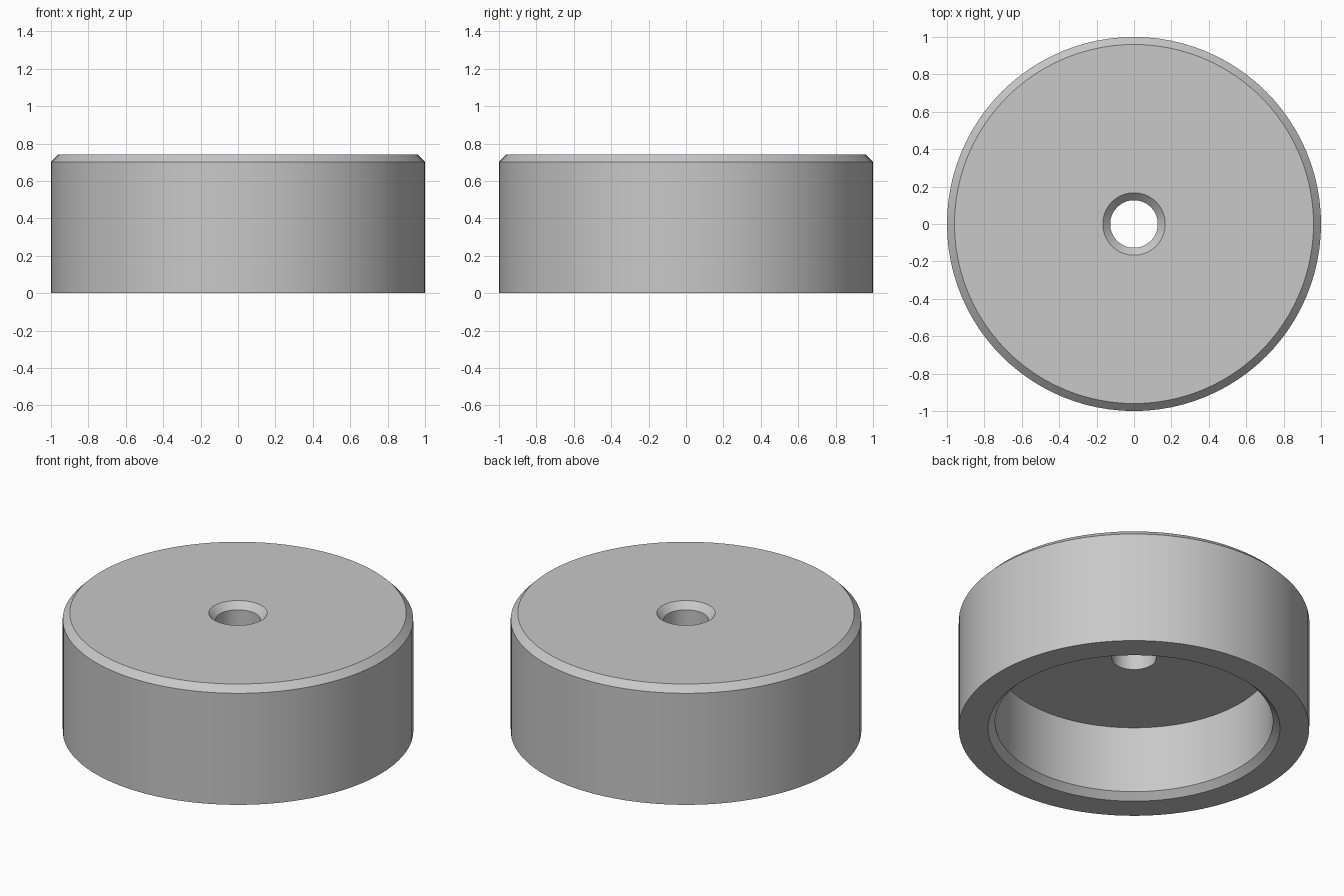
import bpy, bmesh
from math import pi, radians

cube = bpy.data.objects.get("Cube")
if cube:
    bpy.data.objects.remove(cube, do_unlink=True)

HEIGHT, RADIUS, CHAMFER = 0.742, 1.0, 0.04
BORE, RECESS, CEILING = 0.127, 0.793, 0.46
SEGMENTS = 96

# Plain grey material
grey = bpy.data.materials.new("light grey")
grey.use_nodes = True
colour = (0.58, 0.58, 0.58, 1)
grey.diffuse_color = colour
grey.node_tree.nodes["Principled BSDF"].inputs["Base Color"].default_value = colour

# Closed cross-section (radius, height): outer wall, bore and hollow underside
profile = [
    (RADIUS, 0), (RADIUS, HEIGHT - CHAMFER), (RADIUS - CHAMFER, HEIGHT),
    (BORE + CHAMFER, HEIGHT), (BORE, HEIGHT - CHAMFER), (BORE, CEILING),
    (RECESS, CEILING), (RECESS, CHAMFER), (RECESS + CHAMFER, 0),
]

# Revolve the section around the z axis
bm = bmesh.new()
verts = [bm.verts.new((r, 0, z)) for r, z in profile]
edges = [bm.edges.new((v, verts[i - 1])) for i, v in enumerate(verts)]
bmesh.ops.spin(bm, geom=verts + edges, cent=(0, 0, 0), axis=(0, 0, 1),
               angle=2 * pi, steps=SEGMENTS, use_merge=True)
bmesh.ops.remove_doubles(bm, verts=bm.verts, dist=0.0001)
bmesh.ops.recalc_face_normals(bm, faces=bm.faces)

mesh = bpy.data.meshes.new("hollow_round_cap")
bm.to_mesh(mesh)
bm.free()
mesh.materials.append(grey)
cap = bpy.data.objects.new("hollow_round_cap", mesh)
bpy.context.collection.objects.link(cap)

# Smooth round walls with crisp rims
bpy.ops.object.select_all(action='DESELECT')
cap.select_set(True)
bpy.context.view_layer.objects.active = cap
bpy.ops.object.shade_smooth_by_angle(angle=radians(30))
